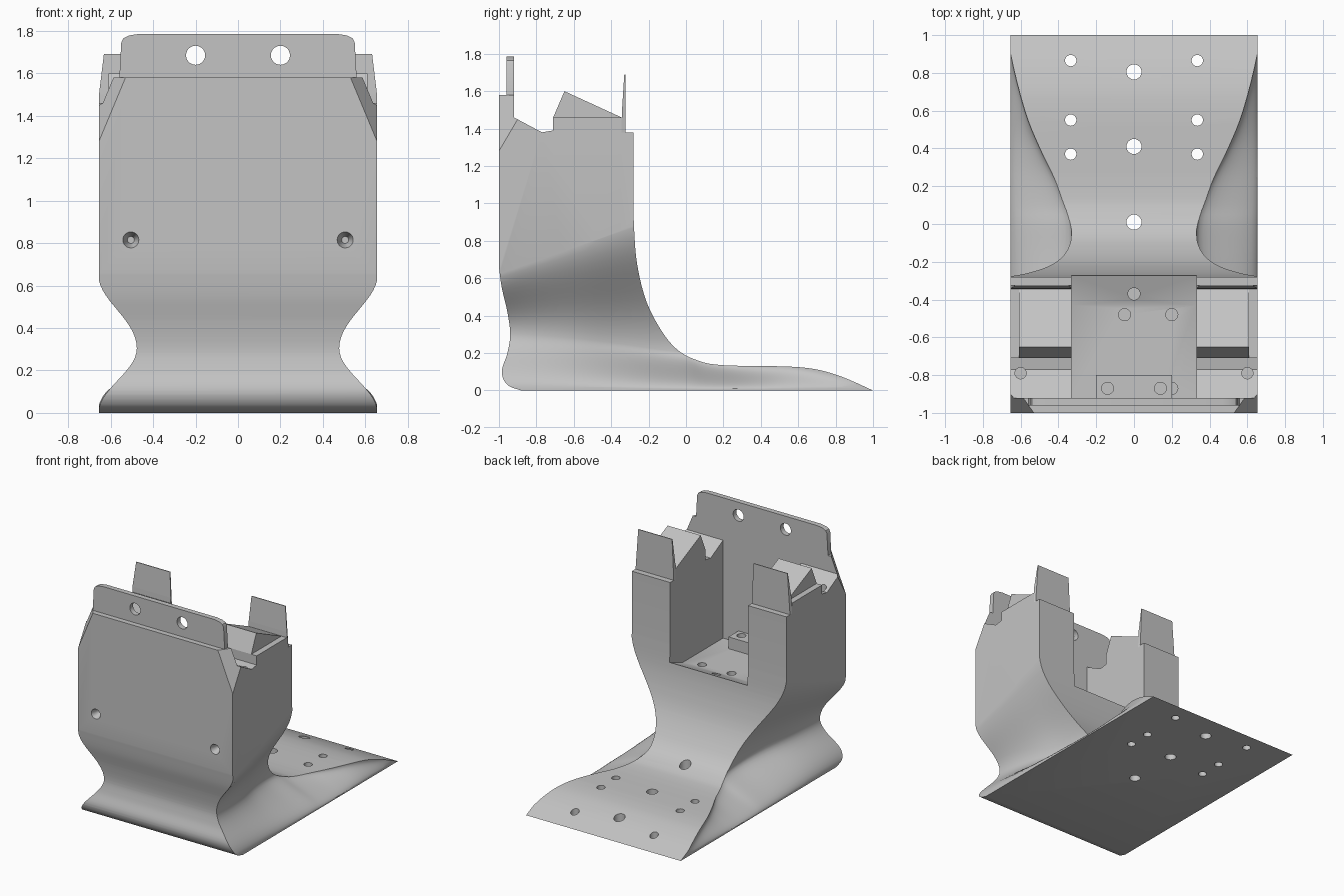
import bpy, bmesh, math
from mathutils import Vector, Matrix

cube = bpy.data.objects.get("Cube")
if cube:
    bpy.data.objects.remove(cube)

GREY = (0.55, 0.55, 0.55, 1)
mat = bpy.data.materials.new("plain grey")
mat.use_nodes = True
mat.diffuse_color = GREY
mat.node_tree.nodes["Principled BSDF"].inputs["Base Color"].default_value = GREY
W = 0.655


def finish(name, bm):
    bmesh.ops.recalc_face_normals(bm, faces=bm.faces)
    mesh = bpy.data.meshes.new(name)
    bm.to_mesh(mesh)
    bm.free()
    mesh.materials.append(mat)
    obj = bpy.data.objects.new(name, mesh)
    bpy.context.collection.objects.link(obj)
    return obj


def activate(obj):
    bpy.ops.object.select_all(action='DESELECT')
    obj.select_set(True)
    bpy.context.view_layer.objects.active = obj


def spline(pts, n=6):
    """Smooth curve through the points."""
    pts = [Vector(p) for p in pts]
    ext = [pts[0]] + pts + [pts[-1]]
    out = []
    for a, b, c, d in zip(ext, ext[1:], ext[2:], ext[3:]):
        for i in range(n):
            t = i / n
            out.append(0.5 * (2 * b + (c - a) * t + (2 * a - 5 * b + 4 * c - d) * t * t
                              + (3 * b - a - 3 * c + d) * t ** 3))
    return out + [pts[-1]]


def prism(profile, x0, x1):
    """Extrude a y-z profile along x."""
    bm = bmesh.new()
    face = bm.faces.new([bm.verts.new((x0, p[0], p[1])) for p in profile])
    ext = bmesh.ops.extrude_face_region(bm, geom=[face])["geom"]
    bmesh.ops.translate(bm, vec=(x1 - x0, 0, 0),
                        verts=[v for v in ext if isinstance(v, bmesh.types.BMVert)])
    return bm


def drill(at, radius, depth, axis='Z', tip=1.0):
    bm = bmesh.new()
    bmesh.ops.create_cone(bm, cap_ends=True, segments=24, radius1=radius,
                          radius2=radius * tip, depth=depth)
    if axis == 'Y':
        bm.transform(Matrix.Rotation(-math.pi / 2, 4, 'X'))
    bm.transform(Matrix.Translation(at))
    return bm


def cut(obj, bm):
    cutter = finish("cutter", bm)
    cutter.hide_render = True
    activate(obj)
    mod = obj.modifiers.new("cut", 'BOOLEAN')
    mod.operation, mod.solver, mod.object = 'DIFFERENCE', 'EXACT', cutter
    bpy.ops.object.modifier_apply(modifier=mod.name)
    bpy.data.objects.remove(cutter)


def smooth(obj, angle=30):
    activate(obj)
    bpy.ops.object.shade_smooth_by_angle(angle=math.radians(angle))


# Body: side outline with curved foot, waist and stepped top
foot = spline([(-0.28, 0.92), (-0.265, 0.7), (-0.22, 0.5), (-0.15, 0.35), (-0.06, 0.23),
               (0.05, 0.165), (0.2, 0.135), (0.6, 0.125), (0.8, 0.085), (1, 0)])
toe = spline([(-0.88, 0), (-0.955, 0.03), (-0.985, 0.1), (-0.955, 0.2), (-0.94, 0.3),
              (-0.955, 0.42), (-0.985, 0.55), (-1, 0.66)])
top = [(-1, 1.58), (-0.92, 1.58), (-0.92, 1.46), (-0.77, 1.38), (-0.71, 1.39),
       (-0.71, 1.46), (-0.345, 1.46), (-0.345, 1.38), (-0.28, 1.38)]
bm = prism([tuple(p) for p in foot] + [tuple(p) for p in toe] + top, -W, W)

# Bevelled upper front corners
for s in (-1, 1):
    res = bmesh.ops.bisect_plane(bm, geom=bm.verts[:] + bm.edges[:] + bm.faces[:],
                                 plane_co=(s * W, -1, 1.28),
                                 plane_no=(s * 0.03, -0.02125, 0.0125), clear_outer=True)
    edges = [e for e in res["geom_cut"] if isinstance(e, bmesh.types.BMEdge)]
    bmesh.ops.holes_fill(bm, edges=edges)
body = finish("bracket_body", bm)

# Side hollows: y, depth and height of the deepest line
stations = spline([(-1.1, 0.18, 0.31), (-0.85, 0.185, 0.3), (-0.6, 0.22, 0.28),
                   (-0.35, 0.285, 0.25), (-0.15, 0.322, 0.22), (0, 0.325, 0.2),
                   (0.1, 0.297, 0.165), (0.25, 0.235, 0.14), (0.4, 0.16, 0.13),
                   (0.6, 0.08, 0.12), (0.9, 0.006, 0.06), (1.1, 0, 0.04)], 4)
ROWS = 28
for s in (-1, 1):
    bm = bmesh.new()
    rings = []
    for y, depth, low in stations:
        high = 0.65 + (y + 1) * 0.375
        ring = []
        for i in range(ROWS + 1):
            u = i / ROWS
            z = 2 * u * low if u < 0.5 else low + (2 * u - 1) * (high - low)
            x = W + 0.003 - depth * math.sin(math.pi * u) ** 2
            ring.append(bm.verts.new((s * x, y, z)))
        ring += [bm.verts.new((s, y, high)), bm.verts.new((s, y, 0))]
        rings.append(ring)
    for a, b in zip(rings, rings[1:]):
        for i in range(len(a)):
            j = (i + 1) % len(a)
            bm.faces.new((a[i], a[j], b[j], b[i]))
    bm.faces.new(rings[0])
    bm.faces.new(rings[-1])
    cut(body, bm)

# Pocket open to the top and back
cut(body, prism([(-0.92, 2), (-0.92, 0.71), (-0.43, 0.71), (-0.2, 0.8), (-0.2, 2)],
                -0.33, 0.33))

# Screw holes through the foot
for y in (0.37, 0.55, 0.865):
    for s in (-1, 1):
        cut(body, drill((s * 0.335, y, 0.05), 0.03, 0.5))
for y in (0.01, 0.41, 0.805):
    cut(body, drill((0, y, 0.1), 0.04, 0.5))

# Blind holes in the pocket floor, wall tops and front
for x, y in ((-0.05, -0.48), (0.2, -0.48), (0, -0.37), (0.2, -0.87)):
    cut(body, drill((x, y, 0.72), 0.032, 0.24))
for s in (-1, 1):
    cut(body, drill((s * 0.6, -0.79, 1.38), 0.03, 0.2))
    cut(body, drill((s * 0.505, -0.98, 0.815), 0.047, 0.1, 'Y', 0.35))
smooth(body)

# Upper front plate with rounded corners and two holes
bm = bmesh.new()
outline = [(0.56, 1.56), (0.55, 1.745), (0.54, 1.765), (0.515, 1.778), (0.47, 1.785)]
outline += [(-x, z) for x, z in reversed(outline)]
face = bm.faces.new([bm.verts.new((x, -0.96, z)) for x, z in outline])
ext = bmesh.ops.extrude_face_region(bm, geom=[face])["geom"]
bmesh.ops.translate(bm, vec=(0, 0.04, 0),
                    verts=[v for v in ext if isinstance(v, bmesh.types.BMVert)])
plate = finish("upper_front_plate", bm)
for s in (-1, 1):
    cut(plate, drill((s * 0.2, -0.94, 1.685), 0.045, 0.3, 'Y'))
smooth(plate)

# Drilled block on the pocket floor
block = finish("pocket_block", prism([(-0.93, 0.7), (-0.93, 0.8), (-0.8, 0.8), (-0.8, 0.7)],
                                     -0.2, 0.2))
for s in (-1, 1):
    cut(block, drill((s * 0.14, -0.87, 0.8), 0.032, 0.16))
smooth(block)

# Wedges and thin tabs on top of both side walls
for s, side in ((1, "left"), (-1, "right")):
    finish(side + "_wedge", prism([(-0.71, 1.44), (-0.71, 1.46), (-0.65, 1.6),
                                   (-0.345, 1.46), (-0.345, 1.44)], s * 0.33, s * 0.61))
    bm = prism([(-0.347, 1.37), (-0.342, 1.5), (-0.33, 1.69), (-0.324, 1.69),
                (-0.324, 1.37)], s * 0.33, s * W)
    for v in bm.verts:
        if v.co.z > 1.6:
            v.co.x = s * (0.345 if abs(v.co.x) < 0.5 else 0.632)
    finish(side + "_tab", bm)
